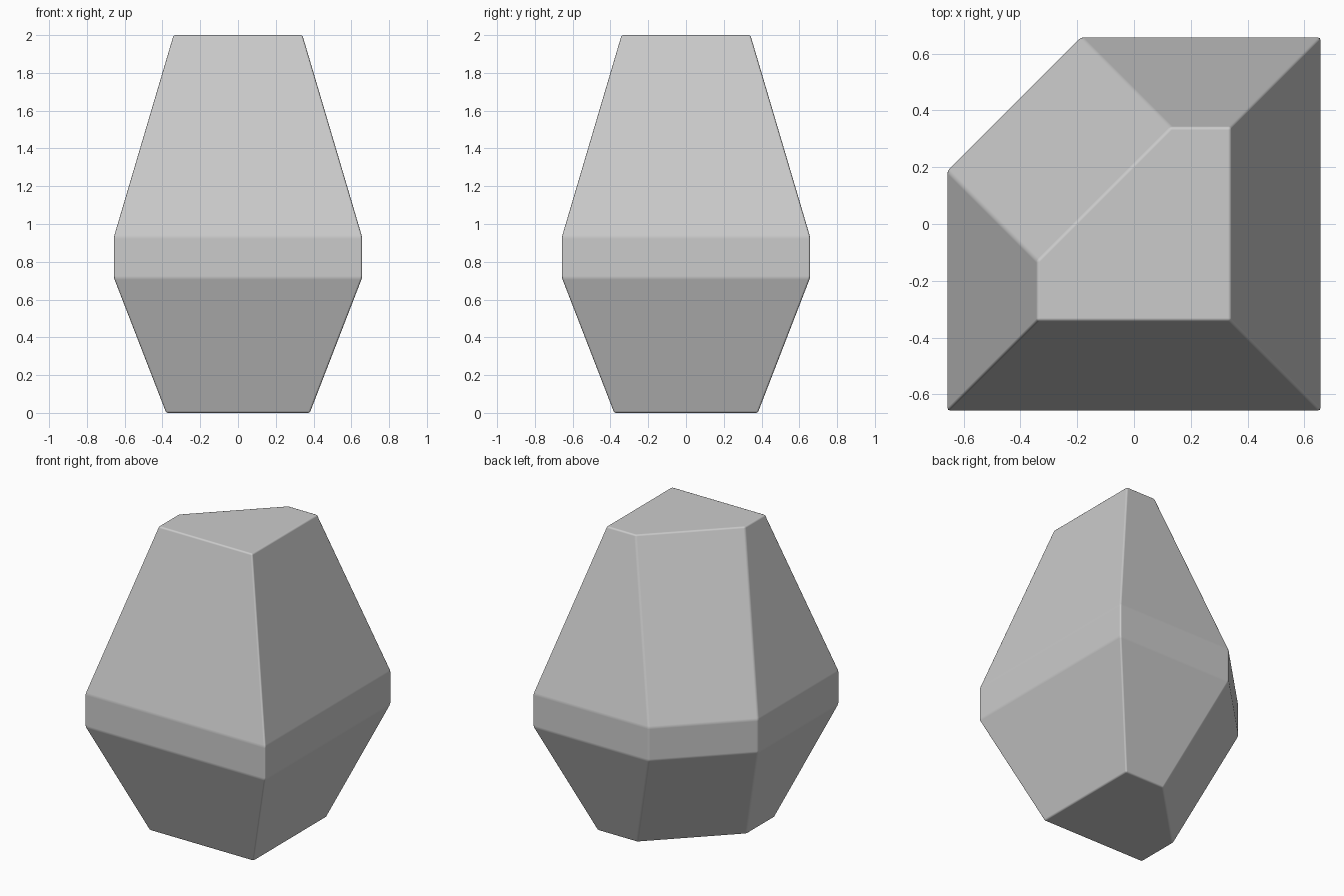
import bpy, bmesh

if "Cube" in bpy.data.objects:
    bpy.data.objects.remove(bpy.data.objects["Cube"])

CUT = 0.47  # constant chamfer on the back left corner
# (height, half width) of each cross-section
LEVELS = [(0.0, 0.38), (0.715, 0.657), (0.932, 0.657), (2.0, 0.341)]


def ring(bm, z, h):
    pts = [(-h, -h), (h, -h), (h, h), (CUT - h, h), (-h, h - CUT)]
    return [bm.verts.new((x, y, z)) for x, y in pts]


# Faceted stone: five-sided sections joined by flat faces
bm = bmesh.new()
rings = [ring(bm, z, h) for z, h in LEVELS]
for lo, hi in zip(rings, rings[1:]):
    for i in range(5):
        j = (i + 1) % 5
        bm.faces.new((lo[i], lo[j], hi[j], hi[i]))
bm.faces.new(rings[0][::-1])
bm.faces.new(rings[-1])
for f in bm.faces:
    f.smooth = True
bm.normal_update()
mesh = bpy.data.meshes.new("faceted_stone")
bm.to_mesh(mesh)
bm.free()
stone = bpy.data.objects.new("faceted_stone", mesh)
bpy.context.collection.objects.link(stone)

# Narrow softened edges
bev = stone.modifiers.new("soft_edges", 'BEVEL')
bev.width = 0.01
bev.segments = 2
bev.limit_method = 'ANGLE'
bev.angle_limit = 0.1
bev.harden_normals = True
